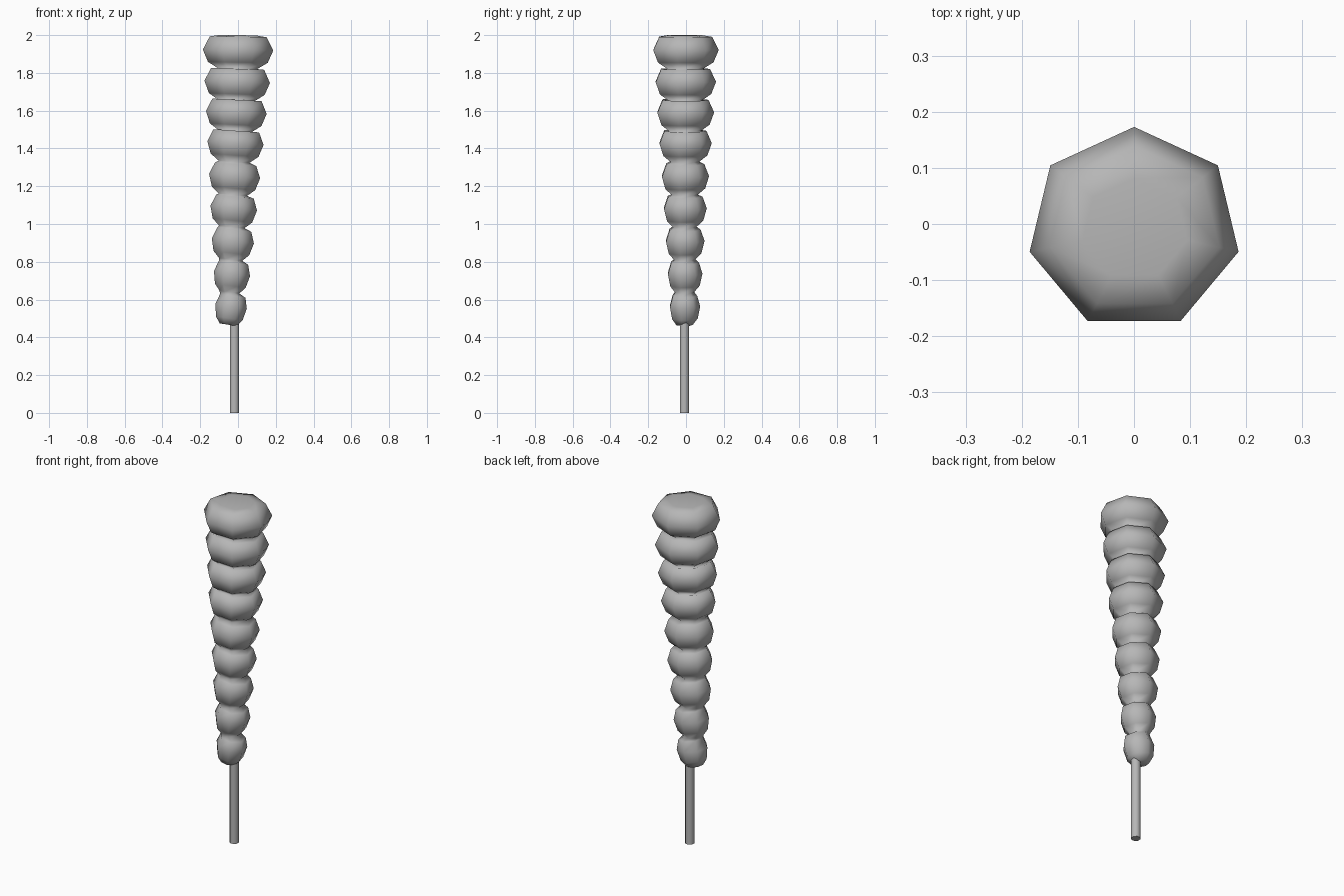
import bpy, bmesh, math
from mathutils import Matrix, Vector

if "Cube" in bpy.data.objects:
    bpy.data.objects.remove(bpy.data.objects["Cube"])

# Mid-grey material shared by both parts
grey = bpy.data.materials.new("mid_grey")
grey.diffuse_color = (0.47, 0.47, 0.47, 1)
grey.use_nodes = True
grey.node_tree.nodes["Principled BSDF"].inputs["Base Color"].default_value = grey.diffuse_color


def ring(r, z, sides, start):
    """Points of a regular polygon of radius r at height z."""
    return [Vector((r * math.cos(start + math.tau * i / sides),
                    r * math.sin(start + math.tau * i / sides), z))
            for i in range(sides)]


def loft(name, rings):
    """Skin successive rings into a capped smooth solid."""
    bm = bmesh.new()
    loops = [[bm.verts.new(p) for p in pts] for pts in rings]
    for a, b in zip(loops, loops[1:]):
        for i in range(len(a)):
            j = (i + 1) % len(a)
            bm.faces.new((a[i], a[j], b[j], b[i]))
    bm.faces.new(list(reversed(loops[0])))
    bm.faces.new(loops[-1])
    mesh = bpy.data.meshes.new(name)
    bm.to_mesh(mesh)
    bm.free()
    mesh.shade_smooth()
    mesh.materials.append(grey)
    ob = bpy.data.objects.new(name, mesh)
    bpy.context.collection.objects.link(ob)
    return ob


# Continuous seven-sided beaded body, shrinking and tilting toward the bottom
heights = [1.91, 1.742, 1.58, 1.418, 1.243, 1.073, 0.9, 0.727, 0.554]
radii_x = [0.191, 0.178, 0.165, 0.153, 0.139, 0.127, 0.115, 0.099, 0.086]
radii_y = [0.182, 0.168, 0.158, 0.145, 0.131, 0.119, 0.107, 0.096, 0.084]
body = []
for n in reversed(range(9)):
    t = n / 8
    place = (Matrix.Translation((-0.038 * t, -0.009, heights[n]))
             @ Matrix.Rotation(math.radians(1 + 8 * t), 4, 'Y')
             @ Matrix.Diagonal((radii_x[n], radii_y[n], 0.09, 1)))
    profile = [(0.55, -0.98), (0.85, -0.6), (1.0, 0.12), (0.81, 0.9 - 0.16 * t)]
    if n == 0:
        profile.append((0.5, 1.0))
    body += [[place @ p for p in ring(r, z, 7, math.pi / 2)] for r, z in profile]
loft("beaded_body", body)

# Thin stem
stem = loft("stem", [ring(0.026, z, 8, math.pi / 8) for z in (0.0, 0.55)])
stem.location = (-0.019, -0.008, 0)
bpy.context.view_layer.objects.active = stem
stem.select_set(True)
bpy.ops.object.shade_smooth_by_angle(angle=math.radians(50))
